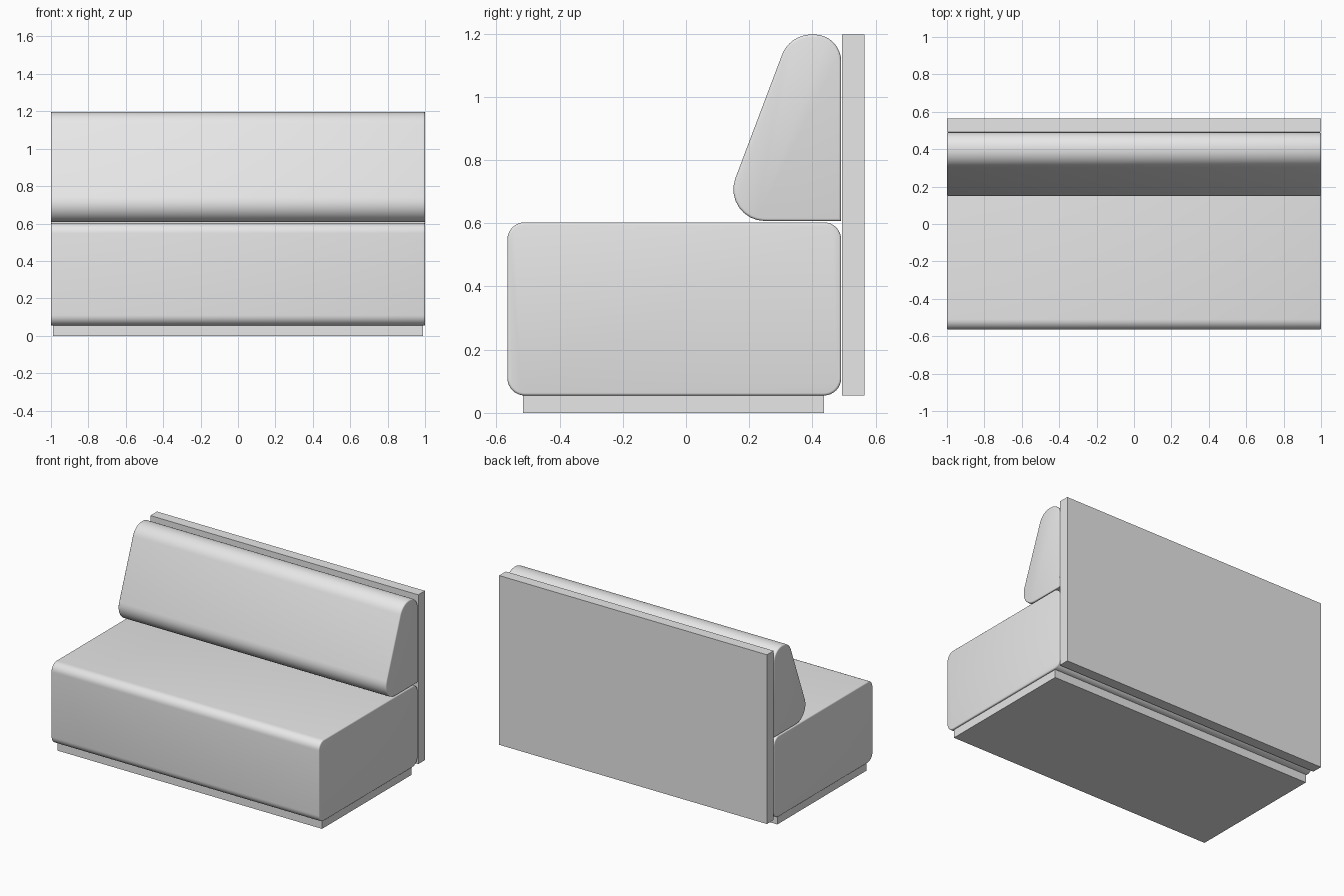
import bpy
import bmesh
import math
from mathutils import Vector

cube = bpy.data.objects.get("Cube")
if cube:
    bpy.data.objects.remove(cube, do_unlink=True)

grey = bpy.data.materials.new("light_grey")
grey.use_nodes = True
colour = (0.8, 0.8, 0.8, 1.0)
grey.diffuse_color = colour
grey.node_tree.nodes["Principled BSDF"].inputs["Base Color"].default_value = colour


def rounded_profile(corners, steps=8):
    """Turn (y, z, radius) corners into a rounded outline."""
    points = []
    for i, (y, z, radius) in enumerate(corners):
        corner = Vector((y, z))
        if radius == 0:
            points.append(corner)
            continue
        before = (Vector(corners[i - 1][:2]) - corner).normalized()
        after = (Vector(corners[(i + 1) % len(corners)][:2]) - corner).normalized()
        half = before.angle(after) / 2
        centre = corner + (before + after).normalized() * radius / math.sin(half)
        reach = radius / math.tan(half)
        start = corner + before * reach - centre
        end = corner + after * reach - centre
        sweep = start.angle(end)
        for k in range(steps + 1):
            t = k / steps
            offset = (start * math.sin((1 - t) * sweep) + end * math.sin(t * sweep)) / math.sin(sweep)
            points.append(centre + offset)
    return points


def extrude_part(name, corners, half_width, rim=0.0):
    """Extrude a side profile across x, optionally softening the end rims."""
    bm = bmesh.new()
    outline = [bm.verts.new((-half_width, p.x, p.y)) for p in rounded_profile(corners)]
    cap = bm.faces.new(outline)
    result = bmesh.ops.extrude_face_region(bm, geom=[cap], use_keep_orig=True)
    moved = [v for v in result["geom"] if isinstance(v, bmesh.types.BMVert)]
    bmesh.ops.translate(bm, verts=moved, vec=(2 * half_width, 0, 0))
    bmesh.ops.recalc_face_normals(bm, faces=bm.faces)
    if rim:
        rim_edges = [e for e in bm.edges if abs(e.verts[0].co.x - e.verts[1].co.x) < rim]
        bmesh.ops.bevel(bm, geom=rim_edges, offset=rim, segments=3, profile=0.5, affect="EDGES")
    mesh = bpy.data.meshes.new(name)
    bm.to_mesh(mesh)
    bm.free()
    mesh.materials.append(grey)
    if rim:
        mesh.polygons.foreach_set("use_smooth", [True] * len(mesh.polygons))
        mesh.set_sharp_from_angle(angle=math.radians(40))
    obj = bpy.data.objects.new(name, mesh)
    bpy.context.collection.objects.link(obj)
    return obj


def rectangle(y0, y1, z0, z1, radius=0.0):
    return [(y0, z0, radius), (y1, z0, radius), (y1, z1, radius), (y0, z1, radius)]


# Recessed plinth and upright rear panel
extrude_part("plinth", rectangle(-0.515, 0.437, 0, 0.055), 0.988)
extrude_part("back_panel", rectangle(0.494, 0.565, 0.055, 1.197), 1.0)

# Upholstered seat block
extrude_part("seat", rectangle(-0.565, 0.491, 0.055, 0.603, 0.055), 1.0, 0.008)

# Sloping backrest cushion, square at its lower rear edge
backrest = [(0.105, 0.607, 0.1), (0.491, 0.607, 0), (0.491, 1.197, 0.085), (0.328, 1.197, 0.1)]
extrude_part("backrest", backrest, 1.0, 0.008)
